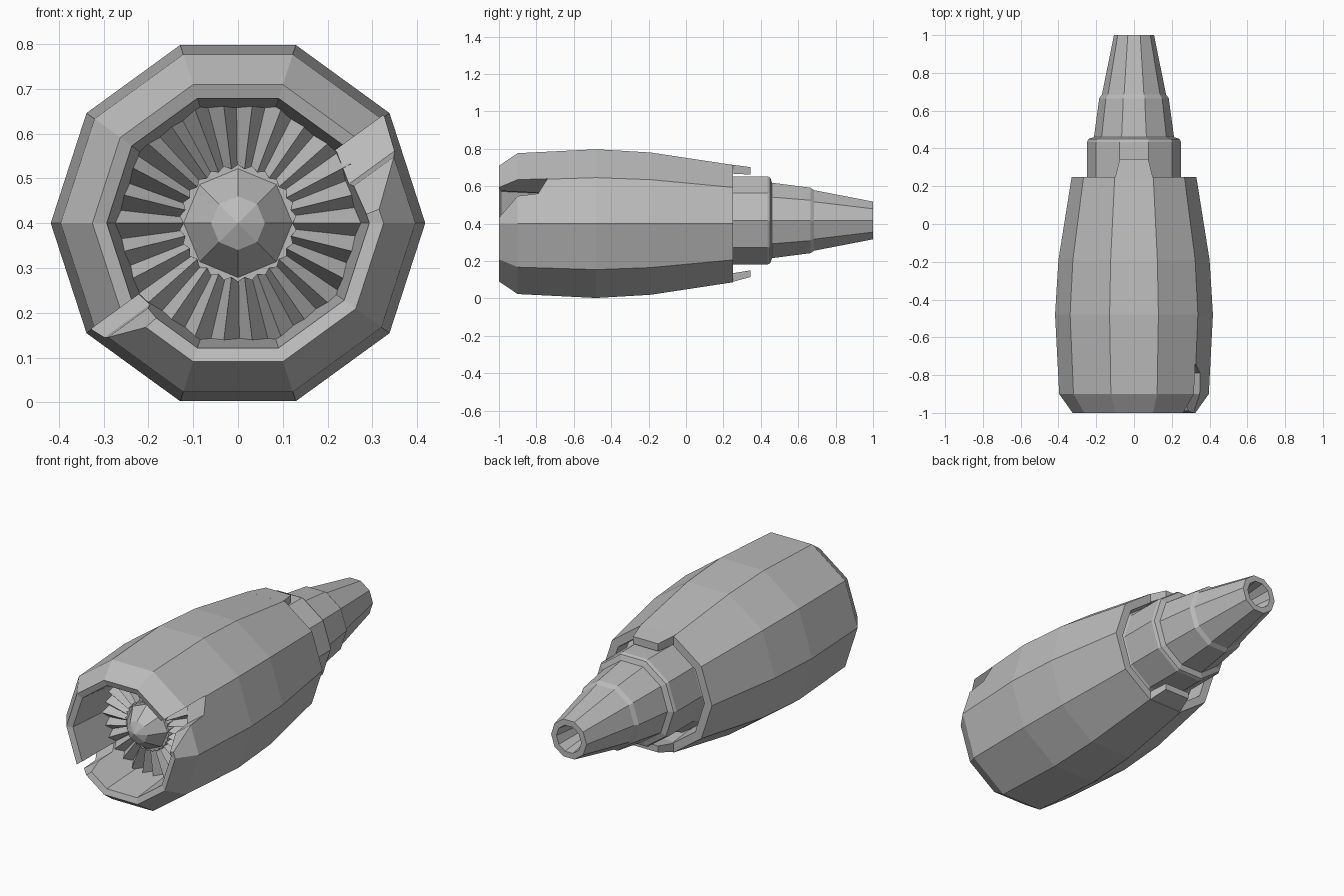
import bpy, bmesh, math
from mathutils import Matrix

if "Cube" in bpy.data.objects:
    bpy.data.objects.remove(bpy.data.objects["Cube"])

AXIS_Z = 0.4
metal = bpy.data.materials.new("plain_grey")
metal.use_nodes = True
GREY = (0.5, 0.5, 0.5, 1)
metal.diffuse_color = GREY
metal.node_tree.nodes["Principled BSDF"].inputs["Base Color"].default_value = GREY


def finish(bm, name):
    """Turn a bmesh into a flat shaded object."""
    bmesh.ops.remove_doubles(bm, verts=bm.verts, dist=1e-5)
    bmesh.ops.recalc_face_normals(bm, faces=bm.faces)
    mesh = bpy.data.meshes.new(name)
    bm.to_mesh(mesh)
    bm.free()
    mesh.materials.append(metal)
    obj = bpy.data.objects.new(name, mesh)
    bpy.context.collection.objects.link(obj)
    return obj


def polar(r, angle, y, z=AXIS_Z):
    return (r * math.cos(angle), y, z + r * math.sin(angle))


def lathe(name, profile, sides=10, z=AXIS_Z, closed=False):
    """Spin (radius, y) points round the engine axis."""
    bm = bmesh.new()
    rings = [[bm.verts.new(polar(r, math.tau * i / sides, y, z)) for i in range(sides)]
             for r, y in profile]
    pairs = list(zip(rings, rings[1:]))
    if closed:
        pairs.append((rings[-1], rings[0]))
    for a, b in pairs:
        for i in range(sides):
            j = (i + 1) % sides
            bm.faces.new((a[i], a[j], b[j], b[i]))
    bmesh.ops.dissolve_degenerate(bm, dist=1e-5, edges=bm.edges)
    return finish(bm, name)


def prism(name, base, top):
    """Join two matching outlines into a solid."""
    bm = bmesh.new()
    a = [bm.verts.new(p) for p in base]
    b = [bm.verts.new(p) for p in top]
    bm.faces.new(a)
    bm.faces.new(b)
    for i in range(len(a)):
        j = (i + 1) % len(a)
        bm.faces.new((a[i], a[j], b[j], b[i]))
    return finish(bm, name)


# Ten sided cowling with a hollow intake and a thick rear rim
cowling = lathe("cowling", [
    (0.27, -0.72), (0.293, -0.99), (0.325, -1.0), (0.396, -0.9), (0.418, -0.48),
    (0.40, -0.19), (0.33, 0.25), (0.285, 0.25), (0.27, 0.1)], closed=True)


# Swept notches cut through the intake lip, on opposite corners
def notch(degrees, side, scale):
    outline = [(-1.1, 0.004), (-0.74, 0.004), (-0.79, -0.075), (-0.9, -0.085),
               (-1.0, -0.16), (-1.1, -0.2)]
    turn = Matrix.Rotation(math.radians(-degrees), 4, 'Y')

    def ring(r):
        points = [turn @ Matrix.Translation((r, y, side * t * scale)).translation
                  for y, t in outline]
        return [(p.x, p.y, p.z + AXIS_Z) for p in points]

    cutter = prism("notch_cutter", ring(0.18), ring(0.5))
    cutter.hide_render = True
    mod = cowling.modifiers.new("notch", 'BOOLEAN')
    mod.operation = 'DIFFERENCE'
    mod.object = cutter
    bpy.context.view_layer.objects.active = cowling
    bpy.ops.object.modifier_apply(modifier=mod.name)
    bpy.data.objects.remove(cutter)


notch(36, 1, 1.0)
notch(216, -1, 0.42)

# Tapered tongues on the upper and lower rear rim
for name, s in (("upper_tongue", 1), ("lower_tongue", -1)):
    def section(y, half, outer, inner):
        return [(x, y, AXIS_Z + s * h) for x, h in
                ((-half, outer), (half, outer), (half, inner), (-half, inner))]
    prism(name, section(0.23, 0.104, 0.317, 0.268),
          section(0.345, 0.075, 0.302 if s > 0 else 0.285, 0.262 if s > 0 else 0.25))

# Core, stepped exhaust cone and hollow nozzle
lathe("exhaust_core", [
    (0, 0.15), (0.28, 0.15), (0.248, 0.22), (0.248, 0.435), (0.241, 0.45), (0.212, 0.46),
    (0.184, 0.665), (0.17, 0.685), (0.106, 1.0), (0.074, 1.0), (0.055, 0.86),
    (0, 0.86)], z=0.417)

# Eight sided spinner
lathe("spinner", [(0, -0.885), (0.06, -0.86), (0.125, -0.77), (0.125, -0.68), (0, -0.68)],
      sides=8)

# Pleated ring of fan blades
BLADES = 26
bm = bmesh.new()
for i in range(BLADES):
    a = math.tau * i / BLADES
    b = a + math.tau * 0.55 / BLADES
    c = math.tau * (i + 1) / BLADES
    lead, mid, end = [[bm.verts.new(polar(r, t, y)) for r in (0.08, 0.285)]
                      for t, y in ((a, -0.77), (b, -0.725), (c, -0.77))]
    bm.faces.new((lead[0], lead[1], mid[1], mid[0]))
    bm.faces.new((mid[0], mid[1], end[1], end[0]))
finish(bm, "fan_blades")

# Scalloped hub under the blade roots
bm = bmesh.new()
front, back = [[bm.verts.new(polar(0.131 if i % 2 else 0.122, math.tau * i / 52, y))
                for i in range(52)] for y in (-0.775, -0.68)]
bm.faces.new(front)
for i in range(52):
    j = (i + 1) % 52
    bm.faces.new((front[i], front[j], back[j], back[i]))
finish(bm, "fan_hub")
